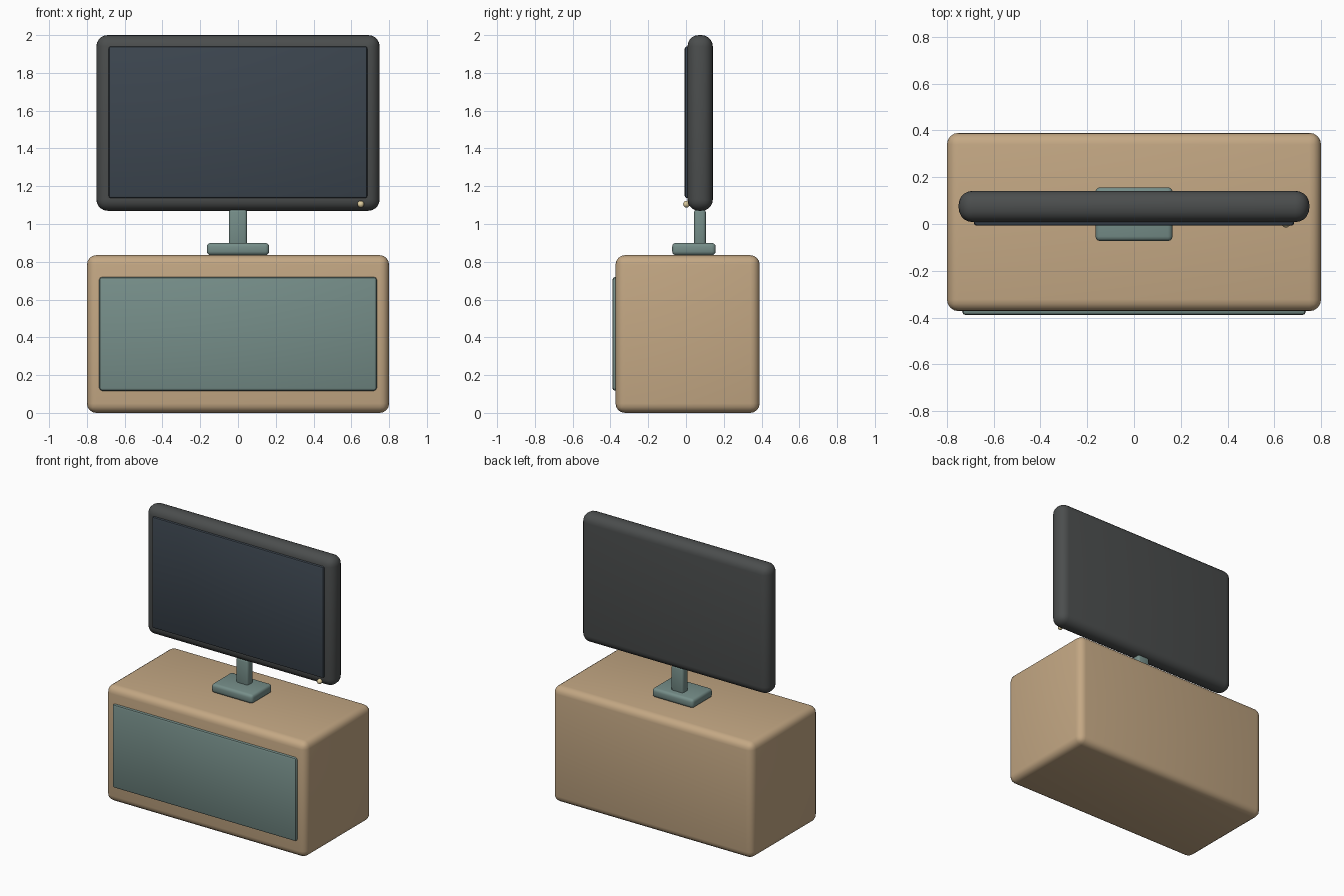
import bpy
import math

if "Cube" in bpy.data.objects:
    bpy.data.objects.remove(bpy.data.objects["Cube"])


def material(name, rgb):
    mat = bpy.data.materials.new(name)
    mat.diffuse_color = (*rgb, 1.0)
    mat.use_nodes = True
    mat.node_tree.nodes["Principled BSDF"].inputs["Base Color"].default_value = mat.diffuse_color
    return mat


tan = material("tan_wood", (0.55, 0.39, 0.23))
teal = material("grey_teal", (0.18, 0.27, 0.25))
dark = material("dark_plastic", (0.07, 0.075, 0.075))
glass = material("dark_glass", (0.045, 0.06, 0.078))
cream = material("cream", (0.75, 0.62, 0.35))


def rounded_box(name, x, y, z, bevel, segments, mat):
    """Box between the (min, max) pairs with bevelled edges."""
    mid = [(a + b) / 2 for a, b in (x, y, z)]
    bpy.ops.mesh.primitive_cube_add(size=1, location=mid)
    obj = bpy.context.object
    obj.name = name
    obj.scale = [b - a for a, b in (x, y, z)]
    bpy.ops.object.transform_apply(location=False, rotation=False, scale=True)
    mod = obj.modifiers.new("round_edges", 'BEVEL')
    mod.width = bevel
    mod.segments = segments
    bpy.ops.object.modifier_apply(modifier=mod.name)
    bpy.ops.object.shade_smooth_by_angle(angle=math.radians(40))
    obj.data.materials.append(mat)
    return obj


# Cabinet and its raised front panel
rounded_box("cabinet", (-0.8, 0.8), (-0.373, 0.39), (0.0, 0.835), 0.05, 4, tan)
rounded_box("cabinet_door", (-0.735, 0.735), (-0.39, -0.352), (0.117, 0.72), 0.016, 2, teal)

# Stand
rounded_box("stand_base", (-0.165, 0.165), (-0.073, 0.157), (0.835, 0.9), 0.02, 3, teal)
rounded_box("stand_neck", (-0.048, 0.048), (0.043, 0.105), (0.885, 1.078), 0.015, 3, teal)

# Display
rounded_box("display_housing", (-0.75, 0.75), (0.008, 0.142), (1.07, 2.0), 0.06, 5, dark)
rounded_box("display_screen", (-0.685, 0.685), (-0.007, 0.03), (1.137, 1.94), 0.012, 2, glass)

# Power light
bpy.ops.mesh.primitive_uv_sphere_add(segments=16, ring_count=8, radius=0.018,
                                     location=(0.65, 0.003, 1.105))
light = bpy.context.object
light.name = "power_light"
light.data.materials.append(cream)
bpy.ops.object.shade_smooth()
